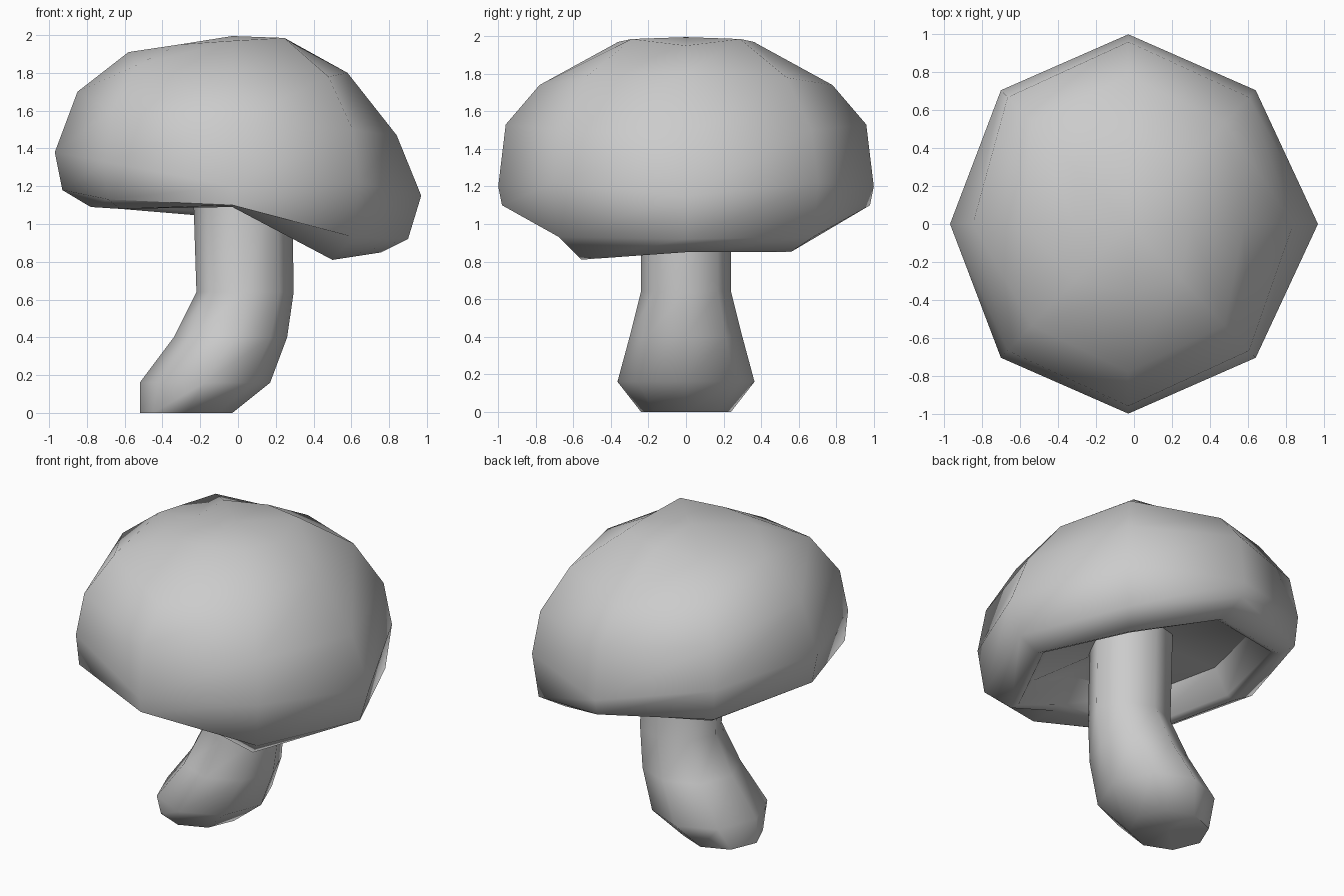
import bpy
import bmesh
from math import cos, sin, pi, radians

if "Cube" in bpy.data.objects:
    bpy.data.objects.remove(bpy.data.objects["Cube"])

SIDES = 8


def loft(name, rings, start, end, angle):
    """Skin rings of points, close both ends with a fan to a centre point."""
    bm = bmesh.new()
    loops = [[bm.verts.new(p) for p in ring] for ring in rings]
    for a, b in zip(loops, loops[1:]):
        for i in range(SIDES):
            j = (i + 1) % SIDES
            bm.faces.new((a[i], a[j], b[j], b[i]))
    for loop, centre in ((loops[0], start), (loops[-1], end)):
        tip = bm.verts.new(centre)
        for i in range(SIDES):
            bm.faces.new((loop[i], loop[(i + 1) % SIDES], tip))
    bmesh.ops.recalc_face_normals(bm, faces=bm.faces)
    mesh = bpy.data.meshes.new(name)
    bm.to_mesh(mesh)
    bm.free()
    obj = bpy.data.objects.new(name, mesh)
    bpy.context.collection.objects.link(obj)
    bpy.ops.object.select_all(action='DESELECT')
    obj.select_set(True)
    bpy.context.view_layer.objects.active = obj
    bpy.ops.object.shade_smooth_by_angle(angle=radians(angle))
    return obj


# Cap: five (radius, z) profiles from the drooping right side round to the
# raised left side, mirrored front to back
profiles = [
    [(.79, .85), (.93, .92), (1.0, 1.15), (.87, 1.47), (.61, 1.80), (.33, 1.95)],
    [(.75, .83), (.91, .93), (.95, 1.22), (.90, 1.50), (.72, 1.78), (.39, 1.985)],
    [(.79, 1.06), (.98, 1.10), (1.0, 1.20), (.96, 1.53), (.78, 1.74), (.36, 1.97)],
    [(.84, 1.08), (.93, 1.13), (.95, 1.33), (.90, 1.60), (.72, 1.84), (.40, 1.95)],
    [(.75, 1.09), (.90, 1.18), (.94, 1.38), (.82, 1.70), (.55, 1.91), (.28, 1.95)],
]
# Front-to-back height difference of the lower rim, per profile
skew = [0, .02, -.03, 0, 0]
cap_rings = []
for k in range(6):
    ring = []
    for i in range(SIDES):
        a = 2 * pi * i / SIDES
        n = min(i, SIDES - i)
        r, z = profiles[n][k]
        if k == 0:
            z += skew[n] * (1 if i < 4 else -1)
        stretch = 1.05 if i % 2 else 1
        ring.append((r * cos(a) - .03, r * sin(a) * stretch, z))
    cap_rings.append(ring)
# Hollow underside: a narrow lip, then a recess
rim = cap_rings[0]
hollow = [[(x * s, y * s, z + dz) for x, y, z in rim]
          for s, dz in ((.82, .18), (.94, .02))]
loft("mushroom_cap", hollow + cap_rings, (0, 0, 1.24), (-.03, 0, 1.995), 60)

# Stem: curved, bulging at the foot; (left x, right x, half depth, z)
sections = [(-.52, -.03, .24, 0), (-.52, .17, .365, .16), (-.34, .26, .30, .40),
            (-.22, .295, .24, .64), (-.24, .285, .24, 1.25)]
stem_rings = []
for x0, x1, d, z in sections:
    stem_rings.append([((x0 + x1) / 2 + (x1 - x0) / 2 * cos(2 * pi * i / SIDES),
                        d * sin(2 * pi * i / SIDES), z) for i in range(SIDES)])
loft("mushroom_stem", stem_rings, (-.275, 0, 0), (.02, 0, 1.26), 60)
